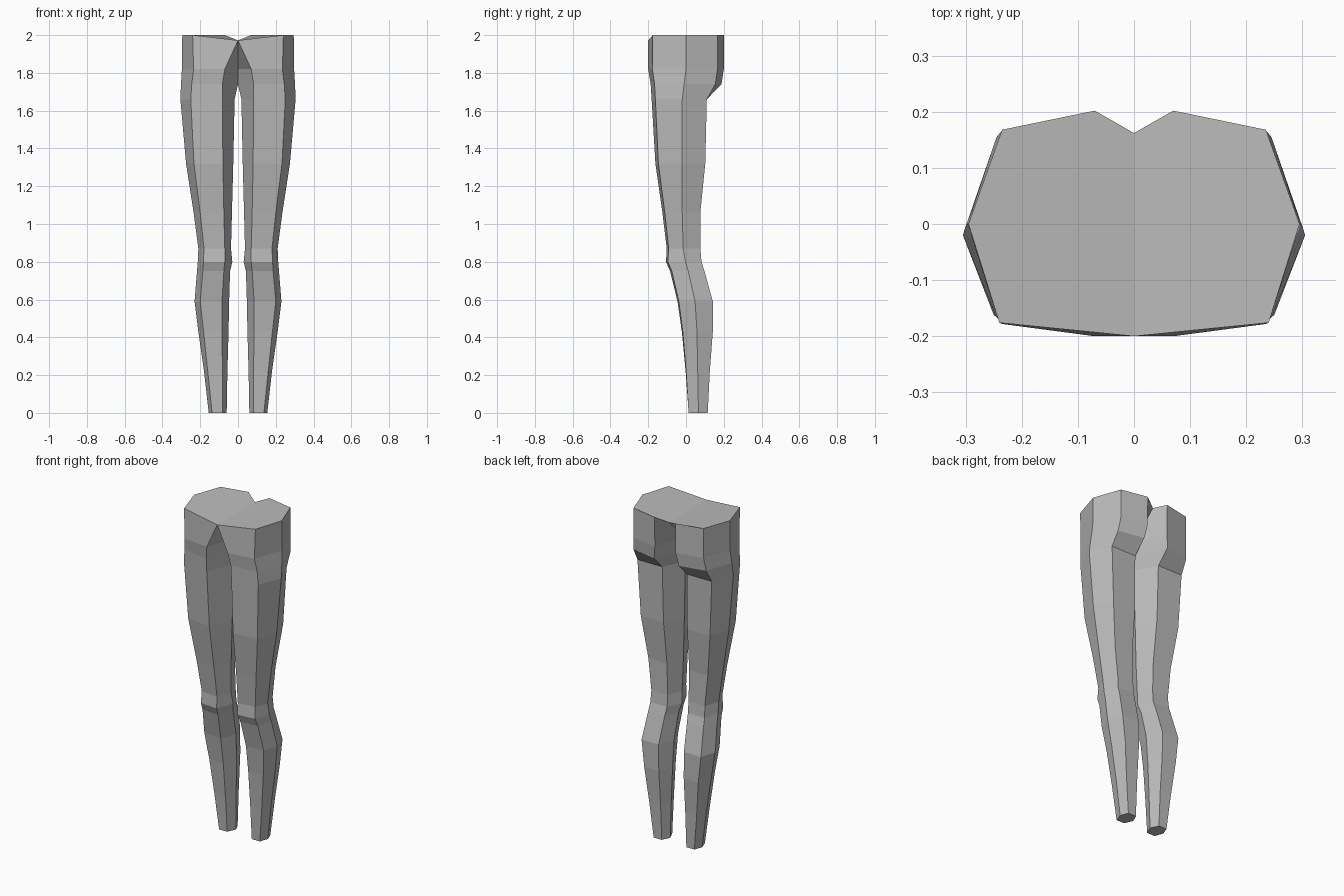
import bpy, bmesh

# One leg as stacked six-sided rings, from hip to ankle:
# z, inner x, inner-edge x, outer-edge x, outer x, front y, middle y, back y
RINGS = [
    (1.82, 0.000, 0.070, 0.235, 0.297, -0.200, 0.000, 0.200),
    (1.74, 0.000, 0.083, 0.245, 0.302, -0.187, -0.010, 0.188),
    (1.66, 0.018, 0.083, 0.250, 0.305, -0.182, -0.020, 0.110),
    (1.32, 0.025, 0.080, 0.233, 0.275, -0.162, -0.020, 0.102),
    (1.06, 0.032, 0.075, 0.200, 0.235, -0.125, -0.020, 0.076),
    (0.87, 0.037, 0.070, 0.180, 0.210, -0.102, -0.015, 0.076),
    (0.80, 0.030, 0.070, 0.183, 0.213, -0.106, -0.003, 0.082),
    (0.75, 0.042, 0.075, 0.186, 0.217, -0.084, 0.012, 0.098),
    (0.59, 0.047, 0.085, 0.200, 0.230, -0.045, 0.048, 0.142),
    (0.43, 0.050, 0.084, 0.182, 0.210, -0.022, 0.058, 0.142),
    (0.22, 0.056, 0.083, 0.160, 0.180, -0.002, 0.062, 0.126),
    (0.00, 0.060, 0.083, 0.137, 0.155, 0.014, 0.066, 0.115),
]

grey = bpy.data.materials.new("grey")
grey.diffuse_color = (0.5, 0.5, 0.5, 1)


def ring_points(z, xi, xa, xb, xo, yf, ym, yb):
    front_step = 0.012 * z                  # outer corners set back a little
    back_step = 0.033 if z > 1.7 else 0.0   # rounded seat above the thigh
    return [(xa, yf, z), (xb, yf + front_step, z), (xo, ym, z),
            (xb, yb - back_step, z), (xa, yb, z), (xi, ym, z)]


bm = bmesh.new()

# Waist ring dips where the two halves meet
waist = [(0, -0.2, 1.972), (0.24, -0.176, 2), (0.295, 0, 2),
         (0.235, 0.168, 2), (0.07, 0.202, 2), (0, 0.162, 1.972)]
rings = [[bm.verts.new(p) for p in waist]]
rings += [[bm.verts.new(p) for p in ring_points(*r)] for r in RINGS]

# Side faces
for level, (a, b) in enumerate(zip(rings, rings[1:])):
    for i in range(6):
        j = (i + 1) % 6
        if level == 0 and i == 5:
            bm.faces.new((a[0], b[5], b[0]))   # crotch panel
        else:
            bm.faces.new((a[i], b[i], b[j], a[j]))

# Waist and ankle caps
bm.faces.new(rings[0])
bm.faces.new(rings[-1][::-1])
bmesh.ops.recalc_face_normals(bm, faces=bm.faces)
if next(f for f in bm.faces if len(f.verts) == 6 and f.calc_center_median().z > 1.9).normal.z < 0:
    bmesh.ops.reverse_faces(bm, faces=bm.faces)

mesh = bpy.data.meshes.new("legs")
bm.to_mesh(mesh)
bm.free()
mesh.materials.append(grey)
legs = bpy.data.objects.new("legs", mesh)
bpy.context.collection.objects.link(legs)

# Second leg
mirror = legs.modifiers.new("other_leg", 'MIRROR')
mirror.use_axis = (True, False, False)
mirror.merge_threshold = 0.001
